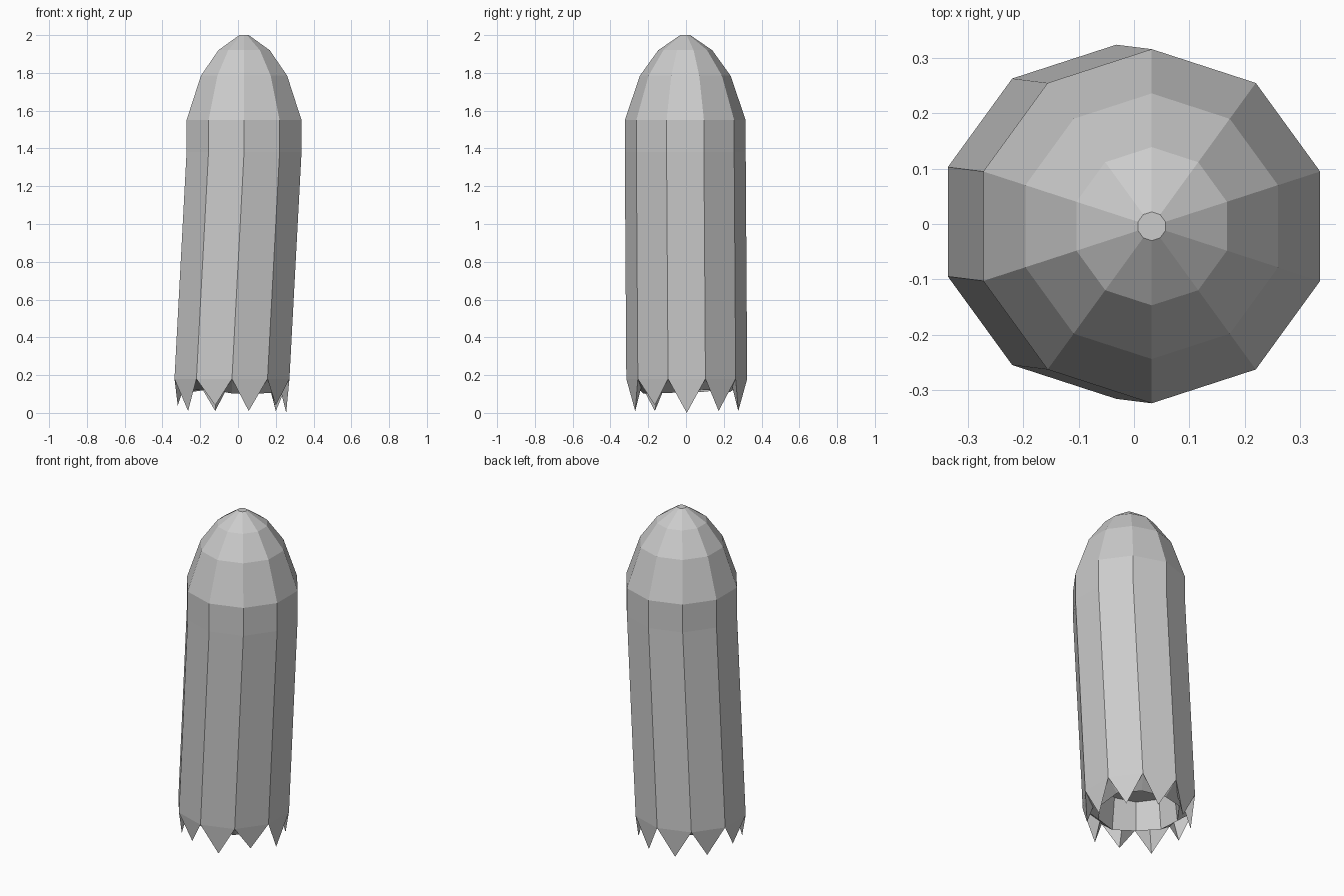
import bpy, bmesh, math, random
from mathutils import Vector

random.seed(4)
cube = bpy.data.objects.get("Cube")
if cube:
    bpy.data.objects.remove(cube, do_unlink=True)

SIDES = 10
TOP = Vector((0.032, -0.004, 0))
BASE = -TOP

grey = bpy.data.materials.new("plain grey")
grey.use_nodes = True
colour = (0.6, 0.6, 0.6, 1)
grey.diffuse_color = colour
grey.node_tree.nodes["Principled BSDF"].inputs["Base Color"].default_value = colour


def point(centre, radius, z, step):
    a = math.pi / 2 + step * math.tau / SIDES
    return centre + Vector((radius * math.cos(a), radius * math.sin(a), z))


def ring(bm, centre, radius, z, jitter=0):
    return [bm.verts.new(point(centre, radius, z + random.uniform(-jitter, jitter), i))
            for i in range(SIDES)]


def finish(name, bm):
    bmesh.ops.recalc_face_normals(bm, faces=bm.faces)
    mesh = bpy.data.meshes.new(name)
    bm.to_mesh(mesh)
    bm.free()
    mesh.materials.append(grey)
    obj = bpy.data.objects.new(name, mesh)
    bpy.context.collection.objects.link(obj)
    return obj


# Leaning shell: dome, collar, slanted shaft, tapered lip and hollow underside
bm = bmesh.new()
rings = [ring(bm, TOP, r, z) for r, z in
         [(0.026, 2.0), (0.143, 1.92), (0.24, 1.785), (0.32, 1.55), (0.32, 1.38)]]
rings.append(ring(bm, BASE, 0.32, 0.18))
rings.append(ring(bm, BASE, 0.23, 0.115, 0.015))
rings.append(ring(bm, BASE, 0.21, 0.3))
for upper, lower in zip(rings, rings[1:]):
    for i in range(SIDES):
        j = (i + 1) % SIDES
        bm.faces.new((upper[i], upper[j], lower[j], lower[i]))
bm.faces.new(rings[0])
bm.faces.new(rings[-1])
finish("shell", bm)

# Jagged teeth hanging from each side of the rim
bm = bmesh.new()
tip_heights = [0.01, 0.02, 0.04, 0.01, 0.04, 0.01, 0.04, 0.0, 0.01, 0.01]
for i, tip_z in enumerate(tip_heights):
    a, b, tip, inner = [bm.verts.new(p) for p in (
        point(BASE, 0.32, 0.18, i),
        point(BASE, 0.32, 0.18, i + 1),
        point(BASE, 0.287, tip_z, i + 0.5),
        point(BASE, 0.25, 0.15, i + 0.5))]
    for face in ((a, b, tip), (a, tip, inner), (b, inner, tip), (a, inner, b)):
        bm.faces.new(face)
finish("rim_teeth", bm)
